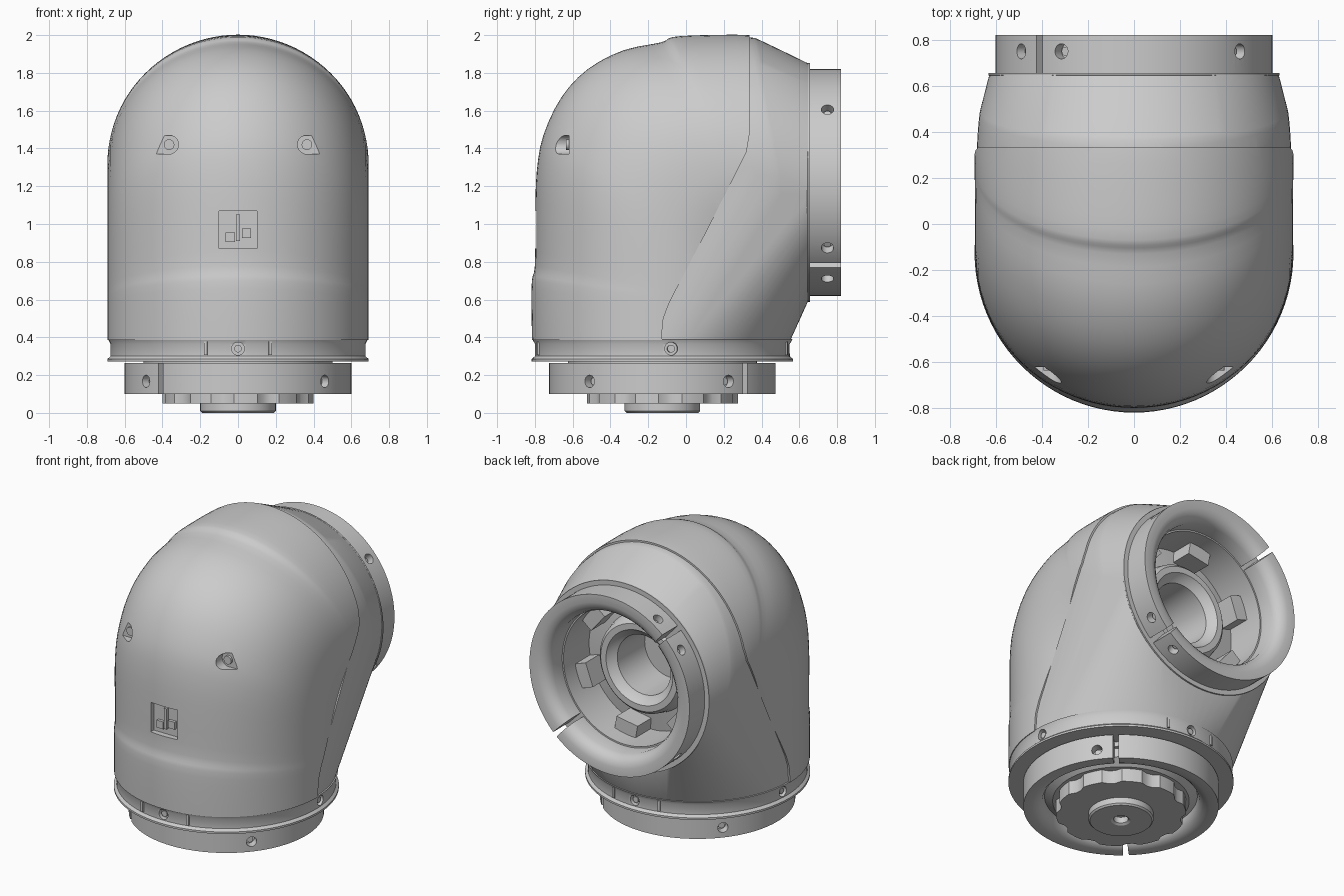
import bpy, bmesh, math
from mathutils import Matrix, Vector

if "Cube" in bpy.data.objects:
    bpy.data.objects.remove(bpy.data.objects["Cube"])

CY, CZ = -0.125, 1.22                      # bottom axis y, rear axis z
BOTTOM = Matrix.Translation((0, CY, 0.26)) @ Matrix.Rotation(math.pi, 4, 'X')
REAR = Matrix.Translation((0, 0.65, CZ)) @ Matrix.Rotation(-math.pi / 2, 4, 'X')
UP = Matrix.Translation((0, CY, 0))


def finish(bm, name, mat=Matrix()):
    bmesh.ops.remove_doubles(bm, verts=bm.verts, dist=1e-5)
    bm.transform(mat)
    bmesh.ops.recalc_face_normals(bm, faces=bm.faces)
    me = bpy.data.meshes.new(name)
    bm.to_mesh(me)
    bm.free()
    ob = bpy.data.objects.new(name, me)
    bpy.context.collection.objects.link(ob)
    return ob


def activate(ob):
    bpy.ops.object.select_all(action='DESELECT')
    ob.select_set(True)
    bpy.context.view_layer.objects.active = ob


def cut(ob, tool, op='DIFFERENCE'):
    activate(ob)
    m = ob.modifiers.new('cut', 'BOOLEAN')
    m.object, m.operation, m.solver = tool, op, 'EXACT'
    bpy.ops.object.modifier_apply(modifier=m.name)
    bpy.data.objects.remove(tool)


def lathe(name, prof, mat, a0=0, a1=360, n=96):
    """Revolve a closed (radius, height) profile."""
    bm = bmesh.new()
    full = a1 - a0 >= 360
    rings = []
    for i in range(n if full else n + 1):
        a = math.radians(a0 + (a1 - a0) * i / n)
        rings.append([bm.verts.new((r * math.cos(a), r * math.sin(a), h)) for r, h in prof])
    k = len(prof)
    for i in range(n):
        p, q = rings[i], rings[(i + 1) % len(rings)]
        for j in range(k):
            bm.faces.new((p[j], p[(j + 1) % k], q[(j + 1) % k], q[j]))
    if not full:
        bm.faces.new(rings[0])
        bm.faces.new(rings[-1][::-1])
    return finish(bm, name, mat)


def prism(name, pts, depth, mat=Matrix()):
    """Extrude a polygon along local z."""
    bm = bmesh.new()
    f = bm.faces.new([bm.verts.new((x, y, 0)) for x, y in pts])
    ext = bmesh.ops.extrude_face_region(bm, geom=[f])['geom']
    bmesh.ops.translate(bm, vec=(0, 0, depth), verts=[v for v in ext if isinstance(v, bmesh.types.BMVert)])
    bm.faces.ensure_lookup_table()
    return finish(bm, name, mat)


def solids(name, items, mat=Matrix()):
    """Join boxes ('b', matrix, size) and cylinders ('c', matrix, (radius, length))."""
    bm = bmesh.new()
    for kind, m, s in items:
        if kind == 'b':
            bmesh.ops.create_cube(bm, size=1, matrix=m @ Matrix.Diagonal((*s, 1)))
        else:
            bmesh.ops.create_cone(bm, cap_ends=True, segments=20, radius1=s[0], radius2=s[0], depth=s[1], matrix=m)
    return finish(bm, name, mat)


def radial(deg, r, h):
    """Frame at radius r whose local x points outward."""
    return Matrix.Rotation(math.radians(deg), 4, 'Z') @ Matrix.Translation((r, 0, h))


TURN_Y = Matrix.Rotation(math.pi / 2, 4, 'Y')
TURN_X = Matrix.Rotation(math.pi / 2, 4, 'X')

# Elbow sections: inner y, z, outer y, z, half width
SECTIONS = [(.565, .385, -.815, .385, .69), (.575, .45, -.818, .55, .69), (.583, .50, -.816, .70, .69),
            (.588, .53, -.800, .78, .69), (.594, .55, -.798, 1.05, .69), (.598, .565, -.79, 1.28, .69),
            (.602, .575, -.755, 1.47, .69), (.605, .58, -.66, 1.67, .69), (.608, .585, -.52, 1.82, .69),
            (.611, .59, -.33, 1.92, .69), (.614, .592, -.13, 1.962, .692), (.617, .594, -.07, 1.99, .692),
            (.62, .595, .10, 2.0, .692), (.626, .596, .33, 2.0, .682), (.632, .597, .41, 1.975, .668),
            (.655, .598, .655, 1.858, .638)]


def elbow(name, inset=0, extend=0, seg=96, sub=3, hull=False):
    S = [Vector(s) for s in SECTIONS]
    path = []
    for i in range(len(S) - 1):
        a, b, c, d = S[max(i - 1, 0)], S[i], S[i + 1], S[min(i + 2, len(S) - 1)]
        for k in range(sub):
            t = k / sub
            path.append(b + .5 * t * ((c - a) + t * (2 * a - 5 * b + 4 * c - d + t * (3 * (b - c) + d - a))))
    path.append(S[-1])
    if extend:
        path.insert(0, path[0] + Vector((0, -extend, 0, -extend, 0)))
        path.append(path[-1] + Vector((extend, 0, extend, 0, 0)))
    bm = bmesh.new()
    rings = []
    for n, (iy, iz, oy, oz, w) in enumerate(path):
        c = Vector((0, (iy + oy) / 2, (iz + oz) / 2))
        half = Vector((0, (oy - iy) / 2, (oz - iz) / 2))
        half *= 1 - inset / half.length
        full = .1 * math.sin(math.pi * n / (len(path) - 1)) ** 2   # fuller shoulders mid-bend
        ring = []
        for j in range(seg):
            t = 2 * math.pi * j / seg
            s, k = math.sin(t), math.cos(t)
            k = k * abs(k) ** -full if k > 1e-6 else k
            ring.append(bm.verts.new(c + half * k + Vector(((w - inset) * s, 0, 0))))
        rings.append(ring)
    if hull:
        res = bmesh.ops.convex_hull(bm, input=bm.verts)
        inner = {v for v in res['geom_interior'] + res['geom_unused'] if isinstance(v, bmesh.types.BMVert)}
        bmesh.ops.delete(bm, geom=list(inner), context='VERTS')
        return finish(bm, name)
    for p, q in zip(rings, rings[1:]):
        for j in range(seg):
            bm.faces.new((p[j], p[(j + 1) % seg], q[(j + 1) % seg], q[j]))
    bm.faces.new(rings[0])
    bm.faces.new(rings[-1])
    return finish(bm, name)


# Front cover and rear housing, split along the side seam
YZX = Matrix(((0, 0, 1, -1), (1, 0, 0, 0), (0, 1, 0, 0), (0, 0, 0, 1)))
SEAM = [(.335, 2.2), (.335, 1.47), (.32, 1.38), (.27, 1.28), (-.09, .58), (-.12, .50), (-.128, .42),
        (-.128, .2), (-1, .2), (-1, 2.2)]
cover = elbow('front_cover')
cut(cover, prism('seam_cutter', SEAM, 2, YZX), 'INTERSECT')
cut(cover, elbow('cover_core', .14, .1))
housing = elbow('rear_housing', .012, hull=True)
cut(housing, prism('seam_cutter', SEAM, 2, YZX))
cut(housing, elbow('housing_core', .06, .1))

# Screw pockets and square socket in the front cover
sides = (-1, 1)
cut(cover, solids('pocket_cutter', [('c', Matrix.Translation((s * .365, -.77, 1.42)) @ TURN_X, (.05, .3))
                                    for s in sides]))
cut(cover, solids('pocket_side_cutter', [('b', Matrix.Translation((s * .41, -.77, 1.42)), (.09, .3, .098))
                                         for s in sides]))
cut(cover, solids('socket_cutter', [('b', Matrix.Translation((0, -.87, .97)), (.2, .22, .2))]))
solids('pocket_screws', [('c', Matrix.Translation((s * .365, -.615, 1.42)) @ TURN_X, (.028, .04)) for s in sides])
solids('socket_contacts', [('b', Matrix.Translation((x, -.765, z)), (w, .03, h))
                           for x, z, w, h in ((0, .98, .02, .14), (-.04, .93, .05, .05), (.045, .95, .05, .05))])

# Base band with small screws and slots
band = lathe('base_band', [(0, .24), (.5, .24), (.5, .272), (.692, .272), (.692, .285), (.675, .30),
                           (.675, .365), (.688, .39), (.5, .395), (0, .395)], UP)
spots = (-90, 4, 90, 176)
cut(band, solids('band_hole_cutter', [('c', radial(a, .68, .34) @ TURN_Y, (.034, .08)) for a in spots], UP))
solids('band_screws', [('c', radial(a, .65, .34) @ TURN_Y, (.02, .03)) for a in spots], UP)
solids('band_ribs', [('b', radial(a + d, .675, .342), (.02, .018, .07)) for a in (-90, 90) for d in (-14.5, 14.5)], UP)


# Split clamp ring, used at both ends
def clamp_ring(name, mat, s, d):
    prof = [(.6, -.005), (.6, d), (.545, d), (.51, d - .012), (.485, d - .035), (.47, d - .07), (.47, -.005)]
    for i in (0, 1):
        g = 47 * s + 180 * i
        ob = lathe(f'{name}_half_{i + 1}', prof, mat, g + 1.7, g + 178.3, 64)
        a = [g + 11.3, g + 168.3, g + 90 + 3 * s]
        for t in a:
            cut(ob, solids('bolt_cutter', [('c', radial(t, .605, d * .6 - .003) @ TURN_Y, (.033, .12))], mat))
        solids(f'{name}_bolts_{i + 1}', [('c', radial(t, .55, d * .6 - .003) @ TURN_Y, (.02, .03)) for t in a], mat)


clamp_ring('bottom_clamp', BOTTOM, -1, .16)
clamp_ring('rear_clamp', REAR, 1, .17)

# Bottom plug: scalloped disc and drilled centre boss
gear = []
for i in range(60):
    r, a = (.40 if i % 6 < 4 else .375), 2 * math.pi * (i + .5) / 60
    gear.append((r * math.cos(a), r * math.sin(a)))
prism('bottom_disc', gear, .21, BOTTOM)
lathe('bottom_step', [(0, 0), (.475, 0), (.475, .08), (.42, .12), (0, .12)], BOTTOM)
lathe('bottom_boss', [(.045, .19), (.2, .19), (.2, .25), (.19, .26), (.06, .26), (.045, .25)], BOTTOM)

# Rear rim, bore and inner hub
lathe('rear_rim', [(.632, -.004), (.632, .006), (.46, .006), (.46, -.05), (.59, -.05)], REAR)
lathe('rear_bore', [(.475, .0), (.46, .0), (.46, -.3), (.475, -.3)], REAR)
lathe('rear_hub', [(.47, -.27), (.33, -.25), (.31, -.17), (.29, -.15), (.25, -.15), (.23, -.18),
                   (.20, -.20), (.19, -.5), (.21, -.5), (.24, -.30), (.47, -.30)], REAR)
lathe('hub_floor', [(0, -.48), (.2, -.48), (.2, -.5), (0, -.5)], REAR)
solids('rear_lugs', [('b', radial(a + 20, .42, -.19), (.10, .16, .16)) for a in range(0, 360, 60)], REAR)

# Smooth shading with sharp edges kept
for ob in list(bpy.context.scene.objects):
    activate(ob)
    bpy.ops.object.shade_smooth_by_angle(angle=math.radians(32))
